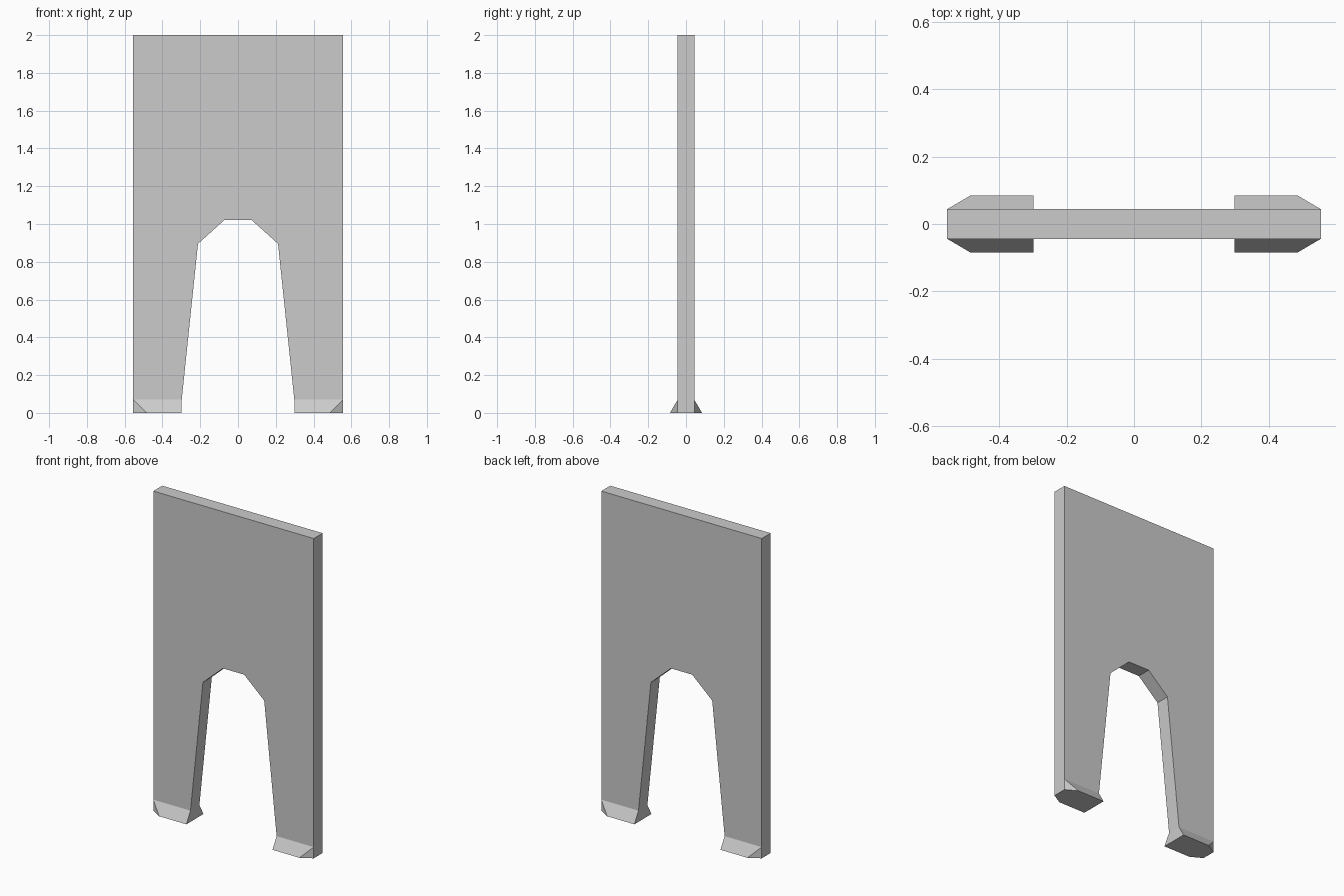
import bpy
import bmesh
from mathutils import Vector

if "Cube" in bpy.data.objects:
    bpy.data.objects.remove(bpy.data.objects["Cube"])

HALF_W = 0.555    # half width of the panel
HALF_T = 0.044    # half thickness of the panel
FOOT_T = 0.085    # half thickness of the flared foot
FOOT_H = 0.07     # height of the flare
LEG_IN = 0.298    # inner edge of each leg
BEVEL = 0.07      # clipped outer corner of the foot

grey = bpy.data.materials.new("plain grey")
grey.diffuse_color = (0.6, 0.6, 0.6, 1)
grey.use_nodes = True
grey.node_tree.nodes["Principled BSDF"].inputs["Base Color"].default_value = grey.diffuse_color

bm = bmesh.new()

# Panel with arched opening: right half of the outline, mirrored to the left
right = [(0.073, 1.02), (0.212, 0.895), (LEG_IN, FOOT_H),
         (HALF_W, FOOT_H), (HALF_W, 2.0)]
outline = right + [(-x, z) for x, z in reversed(right)]
panel = bm.faces.new([bm.verts.new((x, -HALF_T, z)) for x, z in outline])
ext = bmesh.ops.extrude_face_region(bm, geom=[panel], use_keep_orig=True)
moved = [v for v in ext["geom"] if isinstance(v, bmesh.types.BMVert)]
bmesh.ops.translate(bm, verts=moved, vec=(0, 2 * HALF_T, 0))

# Flared feet with clipped outer corners
for sx in (-1, 1):
    pts = []
    for sy in (-1, 1):
        pts += [(sx * LEG_IN, sy * HALF_T, FOOT_H),
                (sx * HALF_W, sy * HALF_T, FOOT_H),
                (sx * HALF_W, sy * HALF_T, 0),
                (sx * (HALF_W - BEVEL), sy * FOOT_T, 0),
                (sx * LEG_IN, sy * FOOT_T, 0)]
    bmesh.ops.convex_hull(bm, input=[bm.verts.new(p) for p in pts])

# Remove the hidden seam between legs and feet, then weld
seam = [f for f in bm.faces
        if all(abs(v.co.z - FOOT_H) < 1e-4 for v in f.verts)]
bmesh.ops.delete(bm, geom=seam, context='FACES')
bmesh.ops.remove_doubles(bm, verts=bm.verts, dist=1e-4)
bmesh.ops.dissolve_limit(bm, angle_limit=0.01, verts=bm.verts, edges=bm.edges)
bmesh.ops.recalc_face_normals(bm, faces=bm.faces)

mesh = bpy.data.meshes.new("arched_panel")
bm.to_mesh(mesh)
bm.free()
mesh.materials.append(grey)
bpy.context.collection.objects.link(bpy.data.objects.new("arched_panel", mesh))
